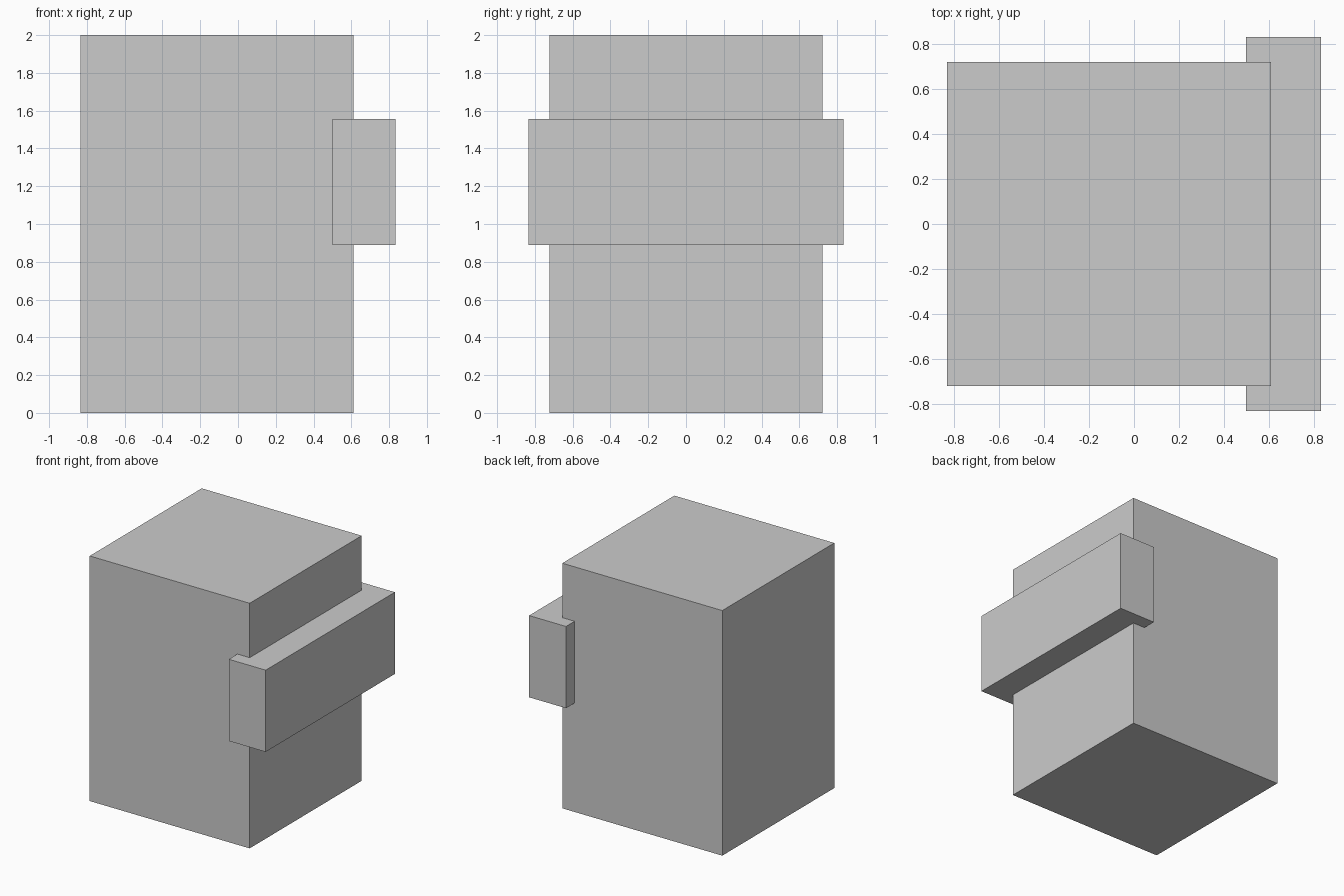
import bpy

# Remove the default cube
default = bpy.data.objects.get("Cube")
if default:
    bpy.data.objects.remove(default, do_unlink=True)

# Single grey material
grey = bpy.data.materials.new("light grey")
grey.use_nodes = True
colour = (0.6, 0.6, 0.6, 1)
grey.diffuse_color = colour
grey.node_tree.nodes["Principled BSDF"].inputs["Base Color"].default_value = colour


def box(name, low, high):
    """Add a flat-sided box between two opposite corners."""
    centre = [(a + b) / 2 for a, b in zip(low, high)]
    bpy.ops.mesh.primitive_cube_add(size=1, location=centre)
    part = bpy.context.object
    part.name = name
    part.scale = [b - a for a, b in zip(low, high)]
    bpy.ops.object.transform_apply(location=False, rotation=False, scale=True)
    part.data.materials.append(grey)
    return part


# Tall main block
box("main_block", (-0.833, -0.722, 0), (0.611, 0.722, 2))

# Wide bar wrapping the +x side
box("side_bar", (0.5, -0.833, 0.889), (0.833, 0.833, 1.556))
